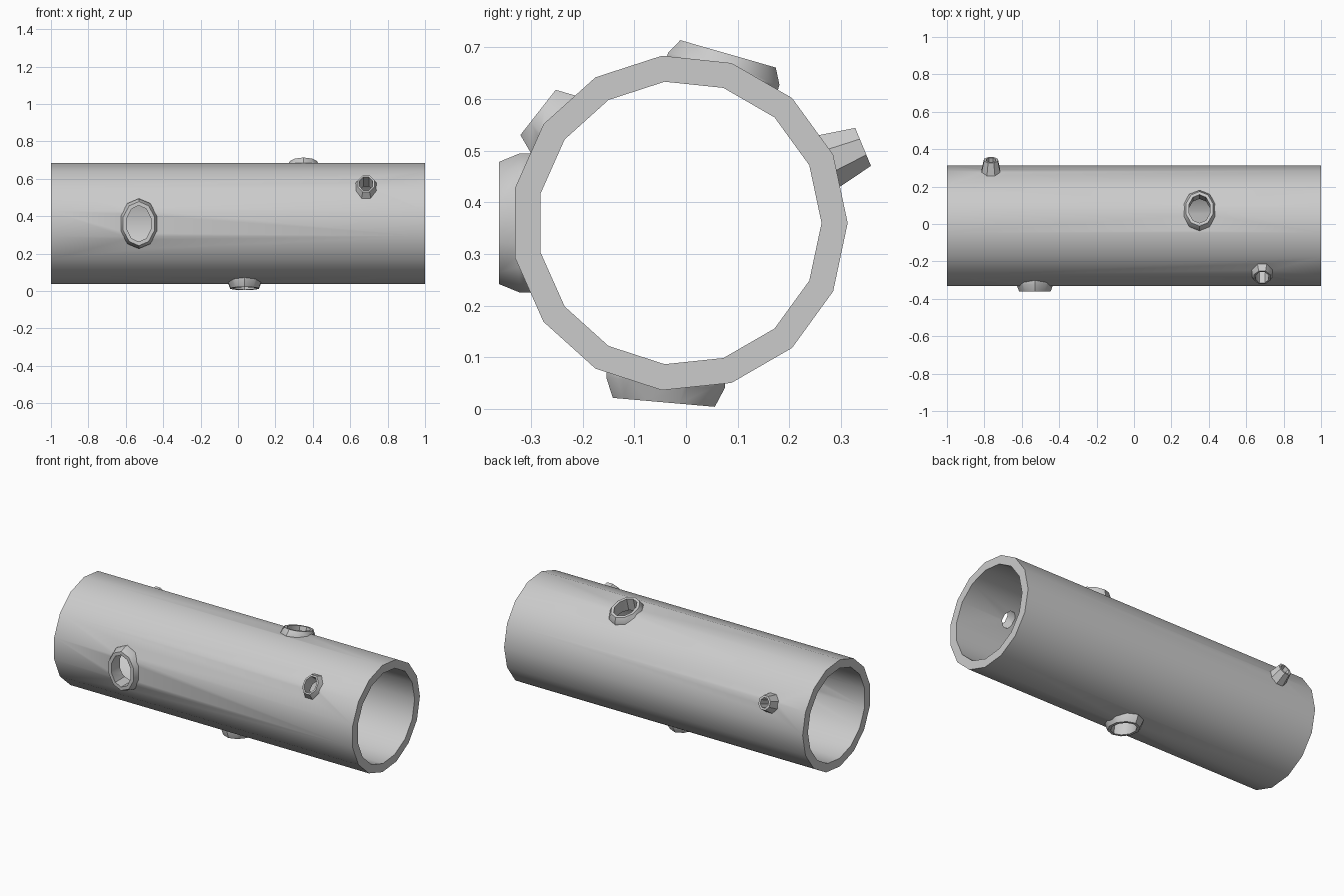
import bpy, bmesh, math
from mathutils import Vector

if "Cube" in bpy.data.objects:
    bpy.data.objects.remove(bpy.data.objects["Cube"])

CY, CZ = -0.0125, 0.36      # pipe axis
SIDES = 15


def new_object(name, bm):
    bmesh.ops.recalc_face_normals(bm, faces=bm.faces)
    me = bpy.data.meshes.new(name)
    bm.to_mesh(me)
    bm.free()
    ob = bpy.data.objects.new(name, me)
    bpy.context.collection.objects.link(ob)
    return ob


def loft(name, rings):
    """Closed solid through a list of point rings."""
    bm = bmesh.new()
    vs = [[bm.verts.new(p) for p in r] for r in rings]
    n = len(vs[0])
    for a, b in zip(vs, vs[1:]):
        for i in range(n):
            bm.faces.new((a[i], a[(i + 1) % n], b[(i + 1) % n], b[i]))
    bm.faces.new(vs[0])
    bm.faces.new(vs[-1])
    return new_object(name, bm)


def pipe_ring(x, r):
    return [(x, CY + r * math.cos(math.tau * i / SIDES), CZ + r * math.sin(math.tau * i / SIDES))
            for i in range(SIDES)]


def port_ring(x, deg, dist, hx, ht, n):
    """Oval ring around a radial axis: hx along the pipe, ht around it."""
    a = math.radians(deg)
    out = Vector((0, math.cos(a), math.sin(a)))
    tan = Vector((0, -math.sin(a), math.cos(a)))
    c = Vector((x, CY, CZ)) + out * dist
    return [c + Vector((hx * math.cos(t), 0, 0)) + tan * ht * math.sin(t)
            for t in (math.tau * (i + 0.5) / n for i in range(n))]


def combine(target, tool, op):
    m = target.modifiers.new(op, 'BOOLEAN')
    m.operation = op
    m.solver = 'EXACT'
    m.object = tool
    bpy.context.view_layer.objects.active = target
    bpy.ops.object.modifier_apply(modifier=m.name)
    bpy.data.objects.remove(tool)


# x, angle, tip distance, half width along pipe, half width around, rim, sides
ports = [
    (-0.53, 180, 0.349, 0.088, 0.118, 0.021, 10),
    (0.35, 74, 0.340, 0.076, 0.096, 0.017, 10),
    (0.035, 265, 0.348, 0.080, 0.099, 0.017, 10),
    (0.685, 142, 0.347, 0.048, 0.060, 0.010, 8),
    (-0.765, 22.5, 0.384, 0.040, 0.043, 0.013, 8),
]

# main pipe with flared port collars
pipe = loft("pipe", [pipe_ring(-1, 0.325), pipe_ring(1, 0.325)])
for x, deg, tip, hx, ht, rim, n in ports:
    f = 0.016
    collar = loft("collar", [port_ring(x, deg, 0.2, hx + f, ht + f, n),
                             port_ring(x, deg, 0.31, hx + f, ht + f, n),
                             port_ring(x, deg, tip, hx, ht, n)])
    combine(pipe, collar, 'UNION')

# bore and port holes
combine(pipe, loft("bore", [pipe_ring(-1.1, 0.2745), pipe_ring(1.1, 0.2745)]), 'DIFFERENCE')
for x, deg, tip, hx, ht, rim, n in ports:
    hole = loft("hole", [port_ring(x, deg, d, hx - rim, ht - rim, n) for d in (0.2, 0.5)])
    combine(pipe, hole, 'DIFFERENCE')

# smooth shading with sharp rims
bpy.ops.object.select_all(action='DESELECT')
pipe.select_set(True)
bpy.context.view_layer.objects.active = pipe
bpy.ops.object.shade_smooth_by_angle(angle=math.radians(38))
